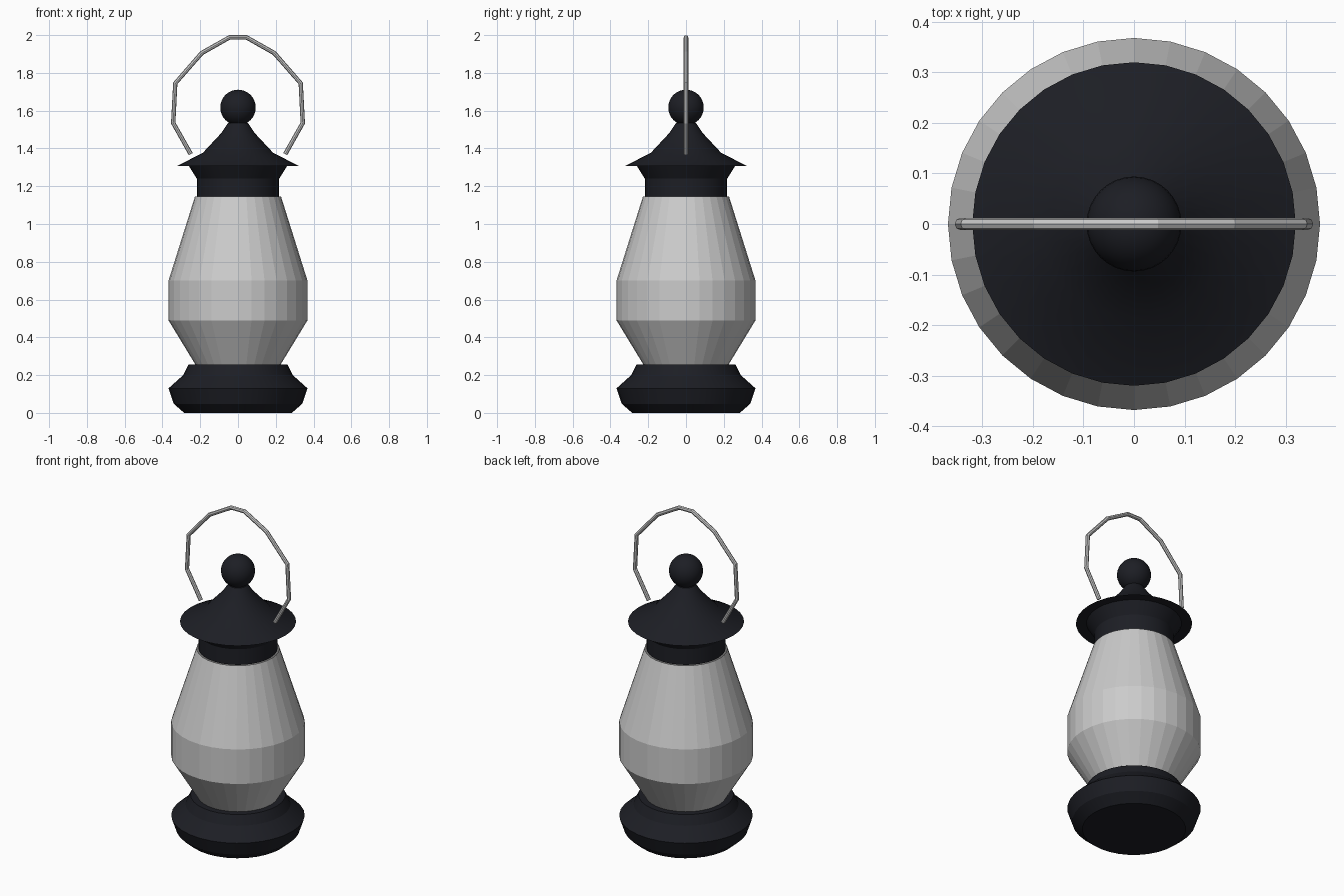
import bpy, bmesh, math

if "Cube" in bpy.data.objects:
    bpy.data.objects.remove(bpy.data.objects["Cube"])

SIDES = 32

black = bpy.data.materials.new("black_metal")
black.diffuse_color = (0.012, 0.013, 0.018, 1)
black.use_nodes = True
black.node_tree.nodes["Principled BSDF"].inputs["Base Color"].default_value = black.diffuse_color


def lathe(name, profile, caps=True, mat=None, smooth=None):
    """Revolve (radius, z) points about z, from bottom to top."""
    bm = bmesh.new()
    rings = []
    for r, z in profile:
        rings.append([bm.verts.new((r * math.cos(2 * math.pi * i / SIDES),
                                    r * math.sin(2 * math.pi * i / SIDES), z))
                      for i in range(SIDES)])
    for low, high in zip(rings, rings[1:]):
        for i in range(SIDES):
            j = (i + 1) % SIDES
            bm.faces.new((low[i], low[j], high[j], high[i]))
    if caps:
        bm.faces.new(rings[0][::-1])
        bm.faces.new(rings[-1])
    mesh = bpy.data.meshes.new(name)
    bm.to_mesh(mesh)
    bm.free()
    obj = bpy.data.objects.new(name, mesh)
    bpy.context.collection.objects.link(obj)
    finish(obj, mat, smooth)
    return obj


def finish(obj, mat=None, smooth=None):
    if mat:
        obj.data.materials.append(mat)
    if smooth:
        bpy.ops.object.select_all(action='DESELECT')
        obj.select_set(True)
        bpy.context.view_layer.objects.active = obj
        bpy.ops.object.shade_smooth_by_angle(angle=math.radians(smooth))


# Base with a bulging foot
lathe("base", [(0.285, 0), (0.34, 0.048), (0.368, 0.13), (0.29, 0.2), (0.262, 0.255)],
      mat=black, smooth=20)

# Faceted glass, an open shell between base and cap
lathe("glass", [(0.225, 0.255), (0.368, 0.49), (0.368, 0.70), (0.228, 1.145)],
      caps=False)

# Cap: collar, flared underside, brim and roof
lathe("cap", [(0.218, 1.145), (0.218, 1.24), (0.262, 1.31), (0.32, 1.308),
              (0.185, 1.378), (0.088, 1.482), (0.053, 1.535)],
      mat=black, smooth=20)

# Ball knob
bpy.ops.mesh.primitive_uv_sphere_add(segments=32, ring_count=16, radius=0.094,
                                     location=(0, 0, 1.617))
knob = bpy.context.object
knob.name = "knob"
finish(knob, black, 30)

# Bent wire handle, one half mirrored to the other
half = [(0.25, 1.37), (0.343, 1.535), (0.332, 1.745), (0.192, 1.905), (0.045, 1.988)]
path = half + [(-x, z) for x, z in reversed(half)]
curve = bpy.data.curves.new("handle", 'CURVE')
curve.dimensions = '3D'
curve.bevel_depth = 0.012
curve.bevel_resolution = 2
curve.use_fill_caps = True
spline = curve.splines.new('POLY')
spline.points.add(len(path) - 1)
for point, (x, z) in zip(spline.points, path):
    point.co = (x, 0, z, 1)
spline.use_smooth = False
handle = bpy.data.objects.new("handle", curve)
bpy.context.collection.objects.link(handle)
